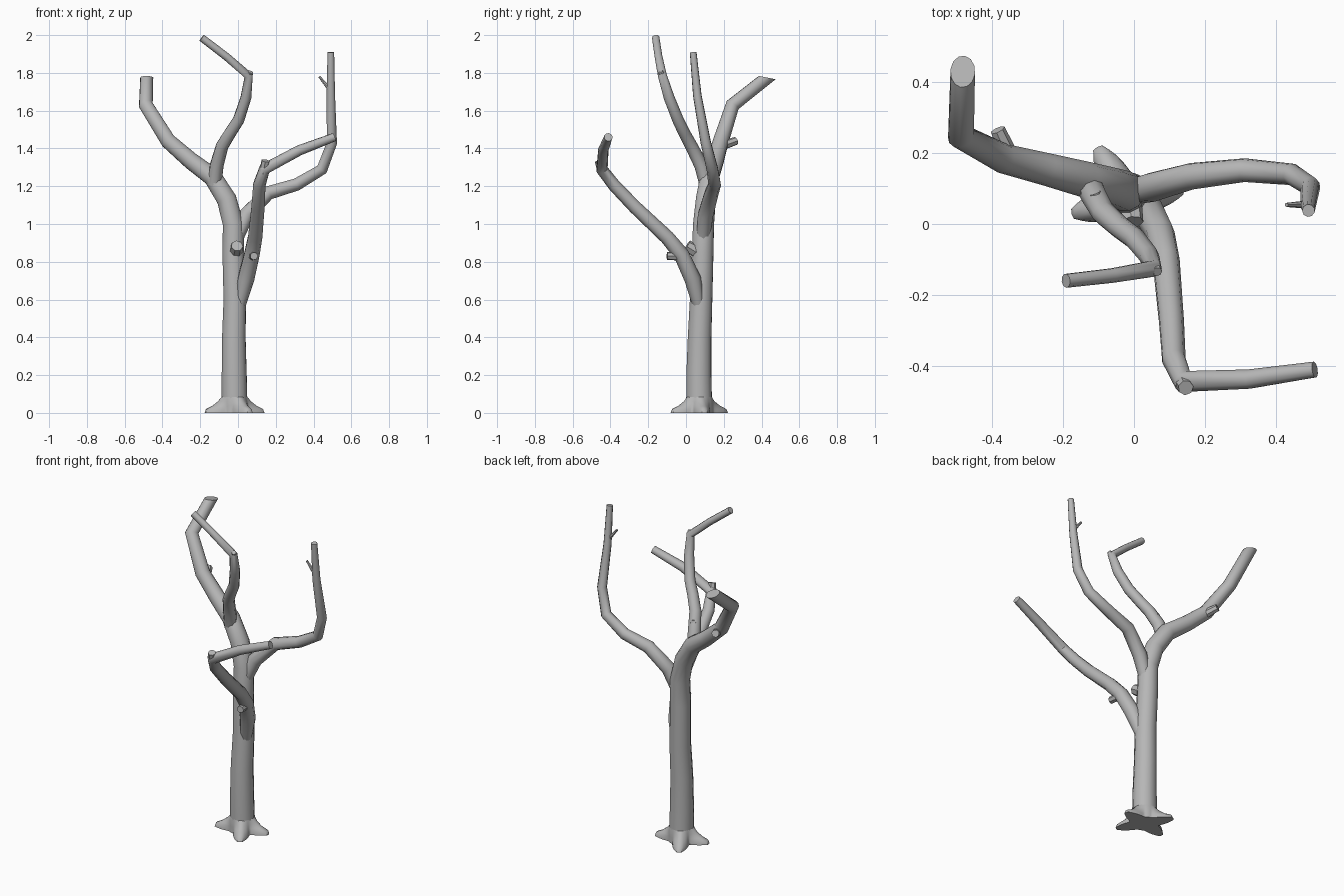
import bpy, bmesh, math
from mathutils import Vector

if "Cube" in bpy.data.objects:
    bpy.data.objects.remove(bpy.data.objects["Cube"])

# Dark grey bark
bark = bpy.data.materials.new("bark")
bark.diffuse_color = (.47, .47, .47, 1)
bark.use_nodes = True
bark.node_tree.nodes["Principled BSDF"].inputs["Base Color"].default_value = bark.diffuse_color


def finish(name, bm):
    bmesh.ops.recalc_face_normals(bm, faces=bm.faces)
    me = bpy.data.meshes.new(name)
    bm.to_mesh(me)
    bm.free()
    me.materials.append(bark)
    ob = bpy.data.objects.new(name, me)
    bpy.context.collection.objects.link(ob)
    bpy.context.view_layer.objects.active = ob
    ob.select_set(True)
    bpy.ops.object.shade_smooth_by_angle(angle=math.radians(45))
    ob.select_set(False)
    return ob


def tube(name, pts, sides=9, end_normal=None):
    """Tapered tube through (x, y, z, radius) points, last ring may be cut at a slant."""
    bm = bmesh.new()
    P = [Vector(p[:3]) for p in pts]
    n = len(P)
    side, rings = None, []
    for i in range(n):
        a = (P[i] - P[i - 1]).normalized() if i else Vector()
        b = (P[i + 1] - P[i]).normalized() if i < n - 1 else Vector()
        t = (a + b).normalized()
        if side is None:
            side = t.cross(Vector((0.3, 1, 0.1))).normalized()
        side = (side - t * side.dot(t)).normalized()
        up = t.cross(side)
        ring = []
        for k in range(sides):
            ang = math.tau * k / sides
            d = (side * math.cos(ang) + up * math.sin(ang)) * pts[i][3]
            if end_normal and i == n - 1:
                m = Vector(end_normal)
                d -= t * d.dot(m) / t.dot(m)
            ring.append(bm.verts.new(P[i] + d))
        rings.append(ring)
    for r0, r1 in zip(rings, rings[1:]):
        for k in range(sides):
            j = (k + 1) % sides
            bm.faces.new((r0[k], r0[j], r1[j], r1[k]))
    bm.faces.new(rings[0])
    bm.faces.new(rings[-1])
    return finish(name, bm)


# Trunk, running on into the left limb
tube("trunk_and_left_limb", [
    (-.018, .07, .04, .070), (-.02, .068, .2, .068), (-.022, .072, .4, .064),
    (-.017, .08, .6, .061), (-.025, .088, .85, .059), (-.025, .093, 1.0, .057),
    (-.06, .105, 1.13, .054), (-.135, .125, 1.25, .051), (-.25, .155, 1.335, .046),
    (-.37, .185, 1.44, .042), (-.488, .247, 1.63, .038), (-.483, .43, 1.775, .035)],
    sides=12, end_normal=(0, .2, 1))

# Upper middle limb with its thinner bent end
tube("upper_limb", [
    (-.125, .108, 1.21, .038), (-.113, .08, 1.31, .037), (-.085, .03, 1.41, .034),
    (-.042, -.008, 1.48, .032), (.003, -.042, 1.55, .031), (.042, -.09, 1.67, .029),
    (.056, -.125, 1.785, .024), (-.06, -.145, 1.885, .021), (-.192, -.16, 1.986, .020)])

# Right limb
tube("right_limb", [
    (-.005, .09, .93, .036), (.045, .103, 1.05, .042), (.16, .135, 1.165, .038),
    (.31, .152, 1.21, .034), (.445, .14, 1.29, .031), (.498, .105, 1.43, .028),
    (.492, .06, 1.68, .023), (.492, .038, 1.91, .018)])

# Low front limb
tube("front_limb", [
    (.01, .065, .58, .034), (.042, .035, .71, .045), (.073, -.025, .84, .042),
    (.09, -.1, .93, .039), (.105, -.27, 1.09, .036), (.112, -.38, 1.205, .034),
    (.14, -.445, 1.29, .032), (.325, -.438, 1.39, .028), (.51, -.411, 1.46, .023)])

# Broken stubs and twigs: start, end, radii
stubs = [
    ((-.015, .08, .84), (-.005, .005, .885), .036, .032),
    ((.075, -.02, .83), (.085, -.1, .83), .024, .021),
    ((-.345, .18, 1.41), (-.385, .265, 1.44), .026, .022),
    ((-.095, .05, 1.355), (-.11, .088, 1.365), .019, .016),
    ((.054, -.115, 1.77), (.066, -.135, 1.805), .018, .014),
    ((.135, -.44, 1.27), (.146, -.462, 1.335), .026, .022),
    ((.488, .055, 1.71), (.43, .054, 1.78), .012, .006),
]
for i, (a, b, r0, r1) in enumerate(stubs):
    tube(f"stub_{i + 1}", [(*a, r0), (*b, r1)], sides=7)

# Root flare: star-shaped skirt (angle, reach) narrowing up to the trunk
roots = [(10, .162), (120, .17), (195, .163), (300, .17)]
bm = bmesh.new()
N = 72
rings = []
for z, spread, base in ((0, 1, .076), (.02, .92, .075), (.036, .55, .074), (.06, .2, .073), (.085, 0, .068)):
    ring = []
    for k in range(N):
        ang = k * 360 / N
        r = base
        for ra, reach in roots:
            d = abs((ang - ra + 180) % 360 - 180)
            r += spread * (reach - .076) * min(1, max(0, 1.12 - d / 36)) ** 1.5
        a = math.radians(ang)
        ring.append(bm.verts.new((-.019 + r * math.cos(a), .07 + r * math.sin(a), z)))
    rings.append(ring)
for r0, r1 in zip(rings, rings[1:]):
    for k in range(N):
        j = (k + 1) % N
        bm.faces.new((r0[k], r0[j], r1[j], r1[k]))
bm.faces.new(rings[0])
finish("root_flare", bm)
